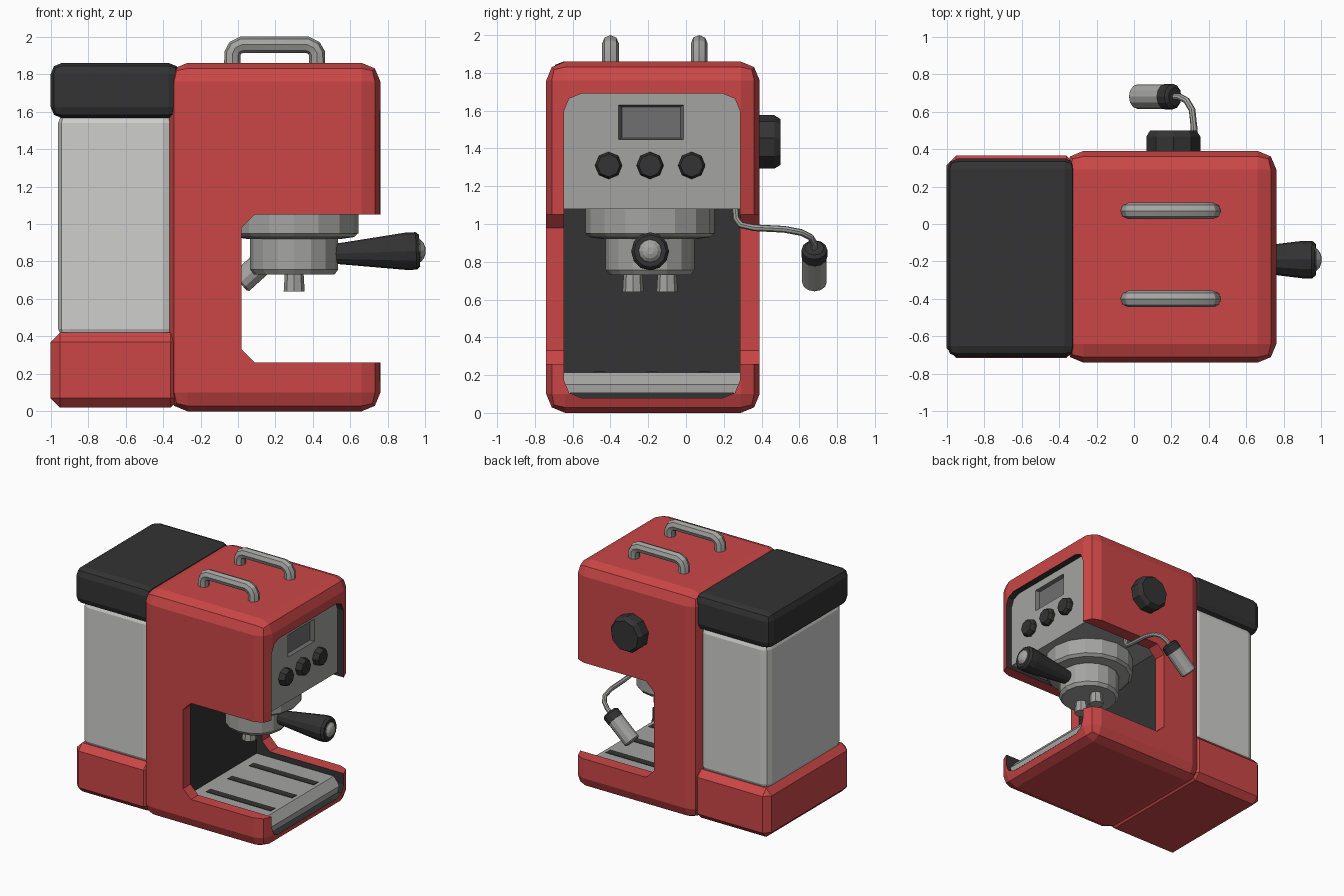
import bpy, bmesh
from mathutils import Vector

if "Cube" in bpy.data.objects:
    bpy.data.objects.remove(bpy.data.objects["Cube"])


def material(name, rgb):
    m = bpy.data.materials.new(name)
    m.diffuse_color = (*rgb, 1)
    m.use_nodes = True
    m.node_tree.nodes["Principled BSDF"].inputs["Base Color"].default_value = m.diffuse_color
    return m


RED = material("red_enamel", (0.60, 0.062, 0.062))
BLACK = material("black_plastic", (0.033, 0.033, 0.033))
METAL = material("grey_metal", (0.37, 0.37, 0.36))
TANK = material("pale_tank", (0.62, 0.62, 0.61))
SCREEN = material("screen_grey", (0.16, 0.16, 0.16))


def finish(name, bm, *mats):
    bmesh.ops.recalc_face_normals(bm, faces=bm.faces[:])
    me = bpy.data.meshes.new(name)
    bm.to_mesh(me)
    bm.free()
    ob = bpy.data.objects.new(name, me)
    bpy.context.collection.objects.link(ob)
    for m in mats:
        me.materials.append(m)
    return ob


def box(name, lo, hi, *mats, bevel=0, seg=2, x_edges_only=False):
    """Box from corner to corner, with bevelled edges."""
    bm = bmesh.new()
    bmesh.ops.create_cube(bm, size=1)
    for v in bm.verts:
        v.co = [hi[i] if v.co[i] > 0 else lo[i] for i in range(3)]
    if bevel:
        edges = [e for e in bm.edges if not x_edges_only
                 or abs(e.verts[0].co.x - e.verts[1].co.x) > 0.01]
        bmesh.ops.bevel(bm, geom=edges, offset=bevel, segments=seg,
                        profile=0.5, affect='EDGES')
    return finish(name, bm, *mats)


def prism(name, pts, y0, y1, mat):
    """Profile in x-z pushed along y."""
    bm = bmesh.new()
    f = bm.faces.new([bm.verts.new((x, y0, z)) for x, z in pts])
    ext = bmesh.ops.extrude_face_region(bm, geom=[f])["geom"]
    for v in ext:
        if isinstance(v, bmesh.types.BMVert):
            v.co.y = y1
    return finish(name, bm, mat)


def lathe(name, p0, p1, rings, sides, mat):
    """Rings of (fraction along the axis p0-p1, radius), capped."""
    p0, p1 = Vector(p0), Vector(p1)
    rot = (p1 - p0).to_track_quat('Z', 'Y').to_matrix()
    bm = bmesh.new()
    loops = []
    for t, r in rings:
        b = bmesh.ops.create_circle(bm, segments=sides, radius=r)["verts"]
        for v in b:
            v.co = rot @ v.co + p0.lerp(p1, t)
        loops.append(b)
    for a, b in zip(loops, loops[1:]):
        for i in range(sides):
            j = (i + 1) % sides
            bm.faces.new((a[i], a[j], b[j], b[i]))
    bm.faces.new(loops[0])
    bm.faces.new(loops[-1])
    return finish(name, bm, mat)


def tube(name, pts, r, mat):
    cu = bpy.data.curves.new(name, 'CURVE')
    cu.dimensions = '3D'
    cu.bevel_depth, cu.bevel_resolution, cu.use_fill_caps = r, 2, True
    sp = cu.splines.new('POLY')
    sp.points.add(len(pts) - 1)
    for p, co in zip(sp.points, pts):
        p.co = (*co, 1)
    cu.materials.append(mat)
    ob = bpy.data.objects.new(name, cu)
    bpy.context.collection.objects.link(ob)
    bpy.ops.object.select_all(action='DESELECT')
    bpy.context.view_layer.objects.active = ob
    ob.select_set(True)
    bpy.ops.object.convert(target='MESH')
    bpy.ops.object.shade_smooth_by_angle()


def cut(ob, cutter):
    m = ob.modifiers.new("cut", 'BOOLEAN')
    m.operation, m.solver, m.object = 'DIFFERENCE', 'EXACT', cutter
    m.material_mode = 'TRANSFER'
    bpy.context.view_layer.objects.active = ob
    bpy.ops.object.modifier_apply(modifier=m.name)
    bpy.data.objects.remove(cutter)


CY = -0.19   # centre line of the brewing parts

# Red housing: rounded box, black-lined hollow, open cup bay
body = box("housing", (-0.37, -0.74, 0), (0.76, 0.39, 1.86), RED, BLACK, bevel=0.1)
cut(body, box("hollow_cutter", (-0.03, -0.645, 0.08), (1.2, 0.285, 1.69), BLACK,
              bevel=0.09, x_edges_only=True))
cut(body, prism("bay_cutter", [(1.2, 0.26), (0.09, 0.26), (0.02, 0.33), (0.02, 0.98),
                               (0.09, 1.05), (1.2, 1.05)], -1, 1, RED))

# Control panel with sunken screen
panel = box("control_panel", (-0.05, -0.66, 1.08), (0.705, 0.30, 1.72), METAL, SCREEN)
cutter = box("screen_cutter", (0.675, -0.34, 1.455), (0.75, -0.03, 1.62), SCREEN)
for v in cutter.data.vertices:      # flare the opening
    if v.co.x > 0.7:
        v.co.y = -0.185 + (v.co.y + 0.185) * 1.27
        v.co.z = 1.537 + (v.co.z - 1.537) * 1.27
cut(panel, cutter)
for i in range(3):
    y = -0.41 + 0.22 * i
    lathe(f"panel_knob_{i + 1}", (0.70, y, 1.31), (0.755, y, 1.31),
          [(0, 0.072), (0.6, 0.072), (1, 0.06)], 8, BLACK)

# Drip tray with slots
prism("drip_tray", [(-0.05, 0.105), (-0.05, 0.215), (0.67, 0.215), (0.725, 0.15),
                    (0.725, 0.105)], -0.655, 0.295, METAL)
for i in range(3):
    y = -0.46 + 0.28 * i
    box(f"tray_slot_{i + 1}", (0.05, y - 0.03, 0.213), (0.64, y + 0.03, 0.219), BLACK)

# Brewing head, filter holder and spouts
lathe("brew_head", (0.30, CY, 1.09), (0.30, CY, 0.92),
      [(0, 0.342), (0.82, 0.342), (0.94, 0.32), (1, 0.25)], 16, METAL)
lathe("filter_holder", (0.30, CY, 0.95), (0.30, CY, 0.73),
      [(0, 0.235), (0.88, 0.235), (1, 0.215)], 16, METAL)
for side, dy in (("front", -0.09), ("back", 0.09)):
    lathe(f"spout_{side}", (0.30, CY + dy, 0.74), (0.30, CY + dy, 0.64),
          [(0, 0.05), (1, 0.056)], 8, METAL)
lathe("holder_handle", (0.50, CY, 0.84), (0.97, CY, 0.857),
      [(0, 0.052), (0.12, 0.058), (0.85, 0.1), (0.96, 0.1), (1, 0.085)], 12, BLACK)
lathe("handle_cap", (0.95, CY, 0.857), (1.0, CY, 0.858),
      [(0, 0.065), (0.5, 0.06), (0.85, 0.04), (1, 0.018)], 12, METAL)

# Steam wand and its knob
tube("steam_pipe", [(0.30, 0.26, 1.09), (0.305, 0.265, 1.03), (0.31, 0.29, 0.995),
                    (0.32, 0.36, 0.98), (0.32, 0.52, 0.972), (0.31, 0.61, 0.955),
                    (0.28, 0.66, 0.93), (0.24, 0.68, 0.895), (0.19, 0.68, 0.85)],
     0.018, METAL)
lathe("steam_nozzle", (0.01, 0.68, 0.685), (0.19, 0.68, 0.848),
      [(0, 0.055), (0.04, 0.065), (1, 0.065)], 12, METAL)
lathe("steam_nozzle_collar", (0.165, 0.68, 0.825), (0.218, 0.68, 0.873),
      [(0, 0.068), (0.8, 0.068), (1, 0.05)], 12, BLACK)
lathe("steam_knob", (0.21, 0.37, 1.43), (0.21, 0.50, 1.43),
      [(0, 0.146), (0.75, 0.146), (1, 0.125)], 9, BLACK)

# Water tank on the left: base, tank, lid
box("tank_base", (-1, -0.715, 0.02), (-0.31, 0.365, 0.42), RED, bevel=0.05, seg=1)
box("water_tank", (-0.96, -0.665, 0.38), (-0.34, 0.315, 1.60), TANK, bevel=0.06)
box("tank_lid", (-1, -0.71, 1.565), (-0.31, 0.35, 1.86), BLACK, bevel=0.06)

# Cup rails on top
for side, y in (("front", -0.40), ("back", 0.07)):
    tube(f"top_rail_{side}", [(-0.03, y, 1.83), (-0.03, y, 1.91), (-0.015, y, 1.94),
                              (0.02, y, 1.957), (0.37, y, 1.957), (0.405, y, 1.94),
                              (0.422, y, 1.91), (0.422, y, 1.83)], 0.044, METAL)
